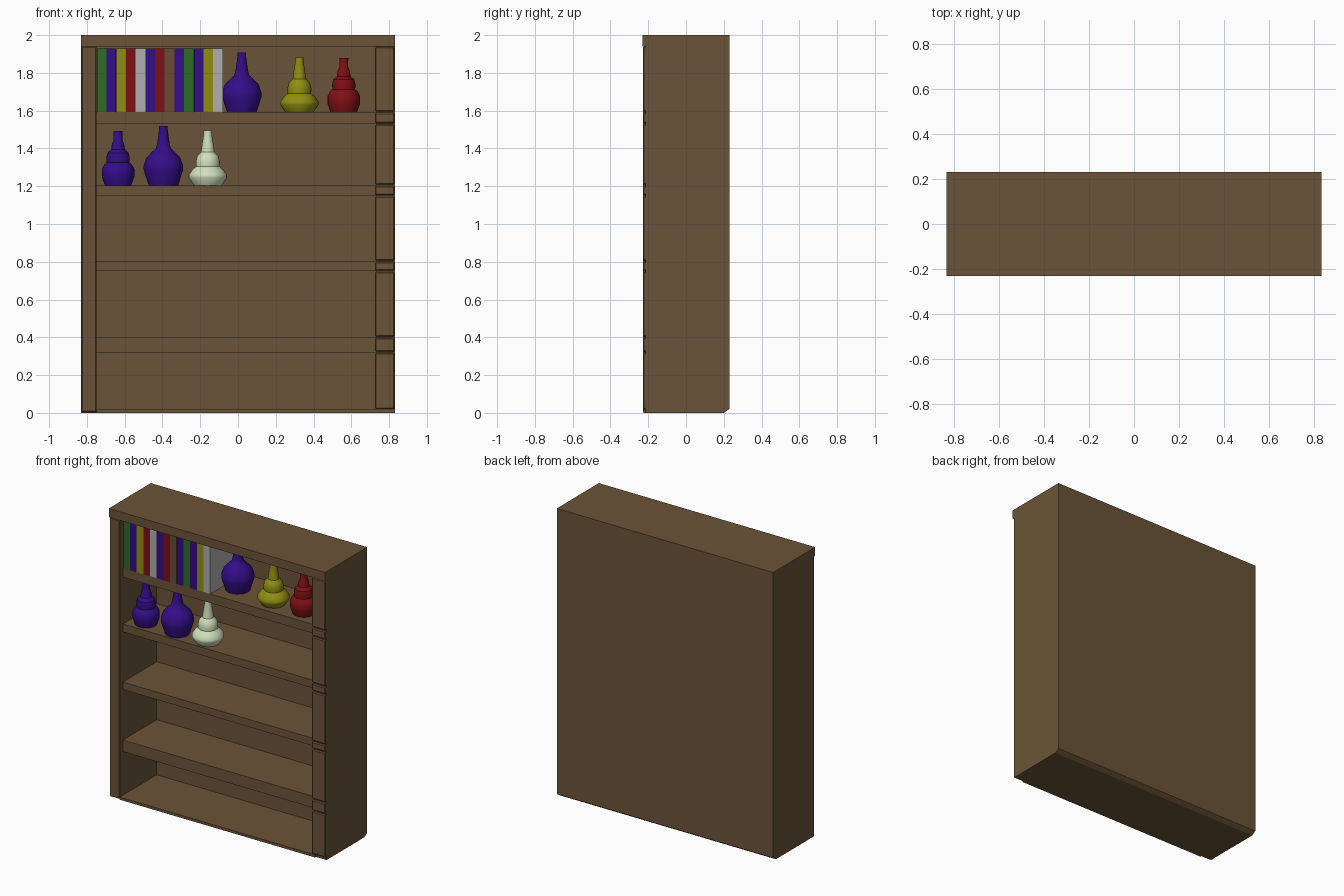
import bpy, bmesh, math

default = bpy.data.objects.get("Cube")
if default:
    bpy.data.objects.remove(default, do_unlink=True)


def material(name, rgb):
    m = bpy.data.materials.new(name)
    m.use_nodes = True
    m.diffuse_color = (*rgb, 1)
    m.node_tree.nodes["Principled BSDF"].inputs["Base Color"].default_value = (*rgb, 1)
    return m


wood = material("wood", (.145, .088, .04))
green = material("green", (.026, .15, .018))
blue = material("blue", (.034, .004, .25))
yellow = material("yellow", (.28, .27, .006))
red = material("red", (.21, .005, .007))
white = material("white", (.43, .43, .43))
leather = material("leather_brown", (.14, .07, .035))
mint = material("pale_mint", (.63, .74, .5))


def finish(name, bm, mat):
    bmesh.ops.recalc_face_normals(bm, faces=bm.faces)
    mesh = bpy.data.meshes.new(name)
    bm.to_mesh(mesh)
    bm.free()
    mesh.materials.append(mat)
    ob = bpy.data.objects.new(name, mesh)
    bpy.context.collection.objects.link(ob)
    return ob


def box(name, xs, ys, zs, mat=wood, bevel=0):
    bm = bmesh.new()
    bmesh.ops.create_cube(bm, size=1)
    for v in bm.verts:
        v.co = [r[0] if c < 0 else r[1] for c, r in zip(v.co, (xs, ys, zs))]
    ob = finish(name, bm, mat)
    if bevel:
        mod = ob.modifiers.new("edge", 'BEVEL')
        mod.width = bevel
        mod.segments = 1
    return ob


def extrude_x(name, profile, x0, x1):
    """Extrude a (y, z) outline along x."""
    bm = bmesh.new()
    face = bm.faces.new([bm.verts.new((x0, y, z)) for y, z in profile])
    out = bmesh.ops.extrude_face_region(bm, geom=[face])["geom"]
    bmesh.ops.translate(bm, vec=(x1 - x0, 0, 0),
                        verts=[g for g in out if isinstance(g, bmesh.types.BMVert)])
    return finish(name, bm, wood)


def vase(name, profile, pos, mat, sides=24):
    """Spin an (r, z) outline around a vertical axis."""
    bm = bmesh.new()
    rings = [[bm.verts.new((pos[0] + r * math.cos(a), pos[1] + r * math.sin(a), pos[2] + z))
              for a in (math.tau * i / sides for i in range(sides))] for r, z in profile]
    for lower, upper in zip(rings, rings[1:]):
        for i in range(sides):
            j = (i + 1) % sides
            bm.faces.new((lower[i], lower[j], upper[j], upper[i]))
    bm.faces.new(rings[0])
    bm.faces.new(rings[-1])
    ob = finish(name, bm, mat)
    bpy.ops.object.select_all(action='DESELECT')
    ob.select_set(True)
    bpy.context.view_layer.objects.active = ob
    bpy.ops.object.shade_smooth_by_angle(angle=math.radians(35))


# Carcass, with the chamfered lower back edge
side = [(-.215, 0), (.2, 0), (.23, .02), (.23, 1.94), (-.215, 1.94)]
extrude_x("right_side_panel", side, -.83, -.75)
extrude_x("left_side_panel", side, .75, .83)
extrude_x("back_panel", [(.18, 0), (.2, 0), (.23, .02), (.23, 1.94), (.18, 1.94)], -.75, .75)
box("top_board", (-.83, .83), (-.23, .23), (1.94, 2))
box("bottom_board", (-.75, .75), (-.225, .18), (0, .018))

# Shelves
shelves = [(.32, .4), (.75, .802), (1.15, 1.205), (1.53, 1.592)]
for i, span in enumerate(shelves):
    box(f"shelf_{i + 1}", (-.75, .75), (-.19, .18), span)

# Front trim: one long strip, and a post of separate bevelled blocks
box("right_front_trim", (-.828, -.748), (-.228, -.2), (.004, 1.94), bevel=.006)
edges = [.018] + [z for span in shelves for z in span] + [1.94]
for i, (z0, z1) in enumerate(zip(edges, edges[1:])):
    box(f"left_post_block_{i + 1}", (.725, .828), (-.228, -.19),
        (z0 + .003, z1 - .003), bevel=.006)
box("left_post_core", (.73, .82), (-.218, -.195), (.005, 1.94))

# Row of books
row = [green, blue, yellow, red, white, blue, red, leather, blue, green, blue, yellow, white]
width = .0513
for i, mat in enumerate(row):
    x = -.747 + i * width
    box(f"book_{i + 1}", (x, x + width - .0005), (-.19, .17), (1.592, 1.93), mat)

# Vases
tall = [(.078, 0), (.104, .08), (.104, .105), (.09, .145), (.062, .175), (.04, .195),
        (.033, .22), (.022, .3), (.022, .315)]
flared = [(.075, 0), (.102, .04), (.102, .055), (.085, .08), (.062, .1), (.064, .125),
          (.056, .155), (.036, .175), (.032, .205), (.022, .27), (.022, .29)]
stepped = [(.07, 0), (.086, .045), (.086, .085), (.072, .112), (.06, .12), (.062, .145),
           (.056, .172), (.036, .19), (.032, .22), (.023, .24), (.024, .288)]
high, low = 1.592, 1.205
vase("tall_vase_upper", tall, (.02, -.03, high), blue)
vase("flared_vase_upper", flared, (.325, -.075, high), yellow)
vase("stepped_vase_upper", stepped, (.56, -.08, high), red)
vase("stepped_vase_lower", stepped, (-.635, -.1, low), blue)
vase("tall_vase_lower", tall, (-.395, -.1, low), blue)
vase("flared_vase_lower", flared, (-.16, -.1, low), mint)
